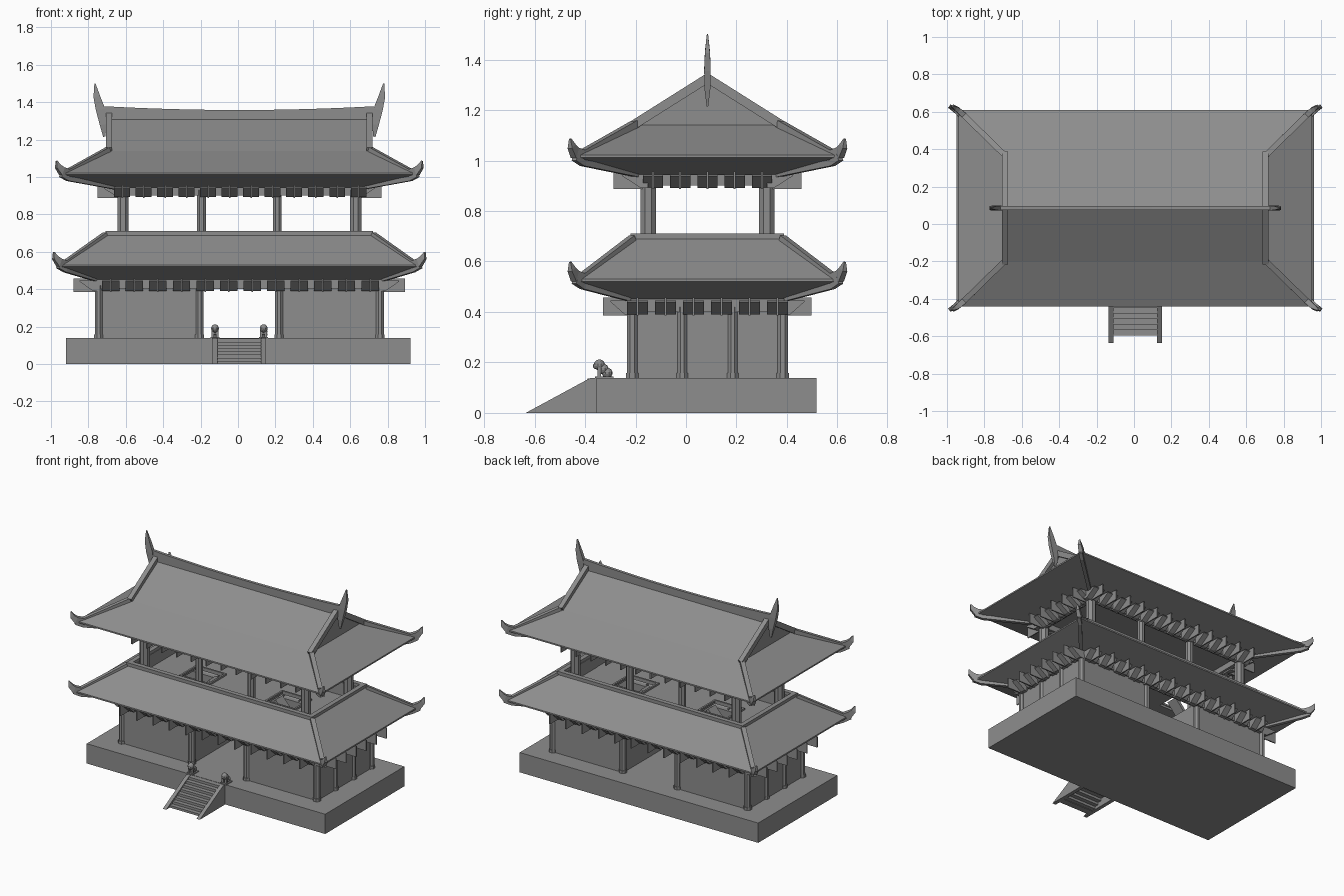
import bpy, bmesh, math
from mathutils import Vector, Matrix

cube = bpy.data.objects.get("Cube")
if cube:
    bpy.data.objects.remove(cube)

mat = bpy.data.materials.new("stone grey")
mat.use_nodes = True
GREY = (0.27, 0.27, 0.27, 1)
mat.diffuse_color = GREY
mat.node_tree.nodes["Principled BSDF"].inputs["Base Color"].default_value = GREY

C = 0.085      # depth of the building's centre line
OX = 0.007     # sideways centre of the building
FLOOR = 0.138
SIGNS = (-1, 1)
CORNERS = [(sx, sy) for sx in SIGNS for sy in SIGNS]


def finish(bm, name):
    bmesh.ops.remove_doubles(bm, verts=bm.verts, dist=1e-5)
    bmesh.ops.recalc_face_normals(bm, faces=bm.faces)
    mesh = bpy.data.meshes.new(name)
    bm.to_mesh(mesh)
    bm.free()
    mesh.materials.append(mat)
    bpy.context.scene.collection.objects.link(bpy.data.objects.new(name, mesh))


def box(bm, x0, x1, y0, y1, z0, z1):
    size = Matrix.Diagonal((x1 - x0, y1 - y0, z1 - z0, 1))
    mid = Matrix.Translation(((x0 + x1) / 2, (y0 + y1) / 2, (z0 + z1) / 2))
    bmesh.ops.create_cube(bm, size=1, matrix=mid @ size)


def frame(bm, hx, hy, z0, z1, t, cx=OX):
    """Rectangular ring of four bars."""
    for s in SIGNS:
        box(bm, cx - hx - t, cx + hx + t, C + s * hy - t, C + s * hy + t, z0, z1)
        box(bm, cx + s * hx - t, cx + s * hx + t, C - hy + t, C + hy - t, z0, z1)


def loft(bm, rings, cap=False):
    """Skin through closed rings of points."""
    loops = [[bm.verts.new(p) for p in ring] for ring in rings]
    for a, b in zip(loops, loops[1:]):
        for i in range(len(a)):
            j = (i + 1) % len(a)
            bm.faces.new((a[i], a[j], b[j], b[i]))
    if cap:
        bm.faces.new(loops[0])
        bm.faces.new(loops[-1])


def rect(hx, hy, z):
    return [(OX + a * hx, C + b * hy, z) for a, b in ((-1, -1), (1, -1), (1, 1), (-1, 1))]


def prism(bm, profile, place, half):
    """Extrude a 2D profile; place(u, v, w) maps to space."""
    loft(bm, [[place(u, v, w) for u, v in profile] for w in (-half, half)], True)


def sweep(bm, path, sizes):
    """Rectangular bar along a path with a width and height at each point."""
    pts = [Vector(p) for p in path]
    rings = []
    for i, p in enumerate(pts):
        t = (pts[min(i + 1, len(pts) - 1)] - pts[max(i - 1, 0)]).normalized()
        side = t.cross(Vector((0, 0, 1))).normalized()
        up = side.cross(t)
        w, h = sizes[i]
        rings.append([p + side * a * w / 2 + up * b * h / 2
                      for a, b in ((-1, -1), (1, -1), (1, 1), (-1, 1))])
    loft(bm, rings, True)


def column(bm, x, y, z0, z1, r):
    for rad, top in ((r, z1), (r * 1.2, z0 + 0.02)):
        bmesh.ops.create_cone(bm, cap_ends=True, segments=8, radius1=rad, radius2=rad, depth=top - z0,
                              matrix=Matrix.Translation((x, y, (z0 + top) / 2))
                              @ Matrix.Rotation(math.pi / 8, 4, 'Z'))


# Platform
bm = bmesh.new()
box(bm, -0.92, 0.922, -0.355, 0.518, 0, FLOOR)
finish(bm, "platform")

# Entrance stairs with sloped side walls
bm = bmesh.new()
STEPS = 8
run, rise = 0.235 / STEPS, FLOOR / STEPS
for i in range(STEPS):
    y = -0.595 + i * run
    box(bm, OX - 0.118, OX + 0.118, y, y + run * 1.6, max(0, (i - 0.8) * rise), (i + 1) * rise - 0.002)
finish(bm, "stairs")
bm = bmesh.new()
for s in SIGNS:
    prism(bm, [(-0.635, 0), (-0.38, FLOOR), (-0.355, FLOOR), (-0.355, 0)],
          lambda u, v, w, s=s: (OX + s * 0.13 + w, u, v), 0.013)
finish(bm, "stair_sides")

# Guardian statues: haunch, back, head, muzzle, forelegs, plinth
for s, side in ((-1, "right"), (1, "left")):
    bm = bmesh.new()
    cx = OX + s * 0.13
    for y, z, r in ((-0.312, 0.158, 0.021), (-0.328, 0.174, 0.021), (-0.343, 0.19, 0.022), (-0.356, 0.186, 0.013)):
        bmesh.ops.create_uvsphere(bm, u_segments=10, v_segments=7, radius=r,
                                  matrix=Matrix.Translation((cx, y, z)))
    for dx in SIGNS:
        x = cx + dx * 0.012
        box(bm, x - 0.007, x + 0.007, -0.35, -0.336, FLOOR, 0.18)
    box(bm, cx - 0.024, cx + 0.024, -0.36, -0.288, FLOOR, 0.144)
    finish(bm, side + "_guardian_statue")

# Lower storey columns
LX, LY = 0.752, 0.298
bm = bmesh.new()
for sx, sy in CORNERS:
    for x in (0.212, LX):
        column(bm, OX + sx * x, C + sy * LY, FLOOR, 0.42, 0.022)
    column(bm, OX + sx * LX, C + sy * 0.1, FLOOR, 0.42, 0.02)
finish(bm, "lower_columns")

# Lower storey walls around an open middle passage
bm = bmesh.new()
T = 0.007
for sx in SIGNS:
    for x in (0.212, LX):
        box(bm, OX + sx * x - T, OX + sx * x + T, C - LY, C + LY, FLOOR, 0.42)
    for sy in SIGNS:
        a, b = sorted((OX + sx * 0.212, OX + sx * LX))
        box(bm, a, b, C + sy * LY - T, C + sy * LY + T, FLOOR, 0.42)
finish(bm, "lower_walls")

# Upper storey columns
UX, UY = 0.622, 0.235
bm = bmesh.new()
for sx, sy in CORNERS:
    column(bm, OX + sx * UX, C + sy * UY, 0.6, 0.93, 0.033)
    column(bm, OX + sx * 0.202, C + sy * UY, 0.6, 0.93, 0.025)
finish(bm, "upper_columns")

# Upper floor with two framed stair openings
bm = bmesh.new()
for s in SIGNS:
    a, b = sorted((C + s * 0.09, C + s * 0.28))
    box(bm, -0.68, 0.69, a, b, 0.585, 0.6)
    a, b = sorted((s * 0.44, s * 0.685))
    box(bm, a, b, C - 0.09, C + 0.09, 0.585, 0.6)
box(bm, -0.22, 0.22, C - 0.09, C + 0.09, 0.585, 0.6)
finish(bm, "upper_floor")
bm = bmesh.new()
for s in SIGNS:
    frame(bm, 0.11, 0.09, 0.6, 0.612, 0.006, cx=s * 0.33)
finish(bm, "opening_frames")
bm = bmesh.new()
for s in SIGNS:
    sweep(bm, [(s * 0.66, C, FLOOR), (s * 0.25, C, 0.6)], [(0.08, 0.02)] * 2)
finish(bm, "inner_stairs")


# Bracket tier: beams, thin projecting plates, tilted blocks
def bracket_tier(name, hx, hy, z0, z1, nx, ny, step_x, step_y, reach_x, reach_y):
    bm = bmesh.new()
    frame(bm, hx, hy, z0 + 0.015, z1 + 0.005, 0.016)
    for s in SIGNS:
        rows = ((nx, step_x, reach_y, lambda o: lambda u, v, w: (OX + 0.006 + o + w, C + s * (hy + u), v)),
                (ny, step_y, reach_x, lambda o: lambda u, v, w: (OX + s * (hx + u), C + o + w, v)))
        for n, step, reach, placer in rows:
            wedge = [(0, z0 + 0.005), (0.03, z0 + 0.005), (reach * 0.75, z1 - 0.006), (reach * 0.75, z1), (0, z1)]
            plate = [(0, z0), (reach, z0), (reach, z1 + 0.012), (0, z1 + 0.012)]
            for i in range(n):
                place = placer((i - (n - 1) / 2) * step)
                prism(bm, wedge, place, step * 0.37)
                prism(bm, plate, place, 0.004)
    finish(bm, name)


bracket_tier("lower_brackets", LX, LY, 0.385, 0.446, 12, 6, 0.126, 0.111, 0.135, 0.115)
bracket_tier("upper_brackets", UX, UY, 0.887, 0.945, 12, 5, 0.115, 0.108, 0.137, 0.138)

# Lower skirt roof and its top curb
bm = bmesh.new()
loft(bm, [rect(*r) for r in ((0.77, 0.31, 0.452), (0.955, 0.525, 0.52), (0.955, 0.525, 0.53),
                             (0.715, 0.30, 0.69), (0.68, 0.265, 0.69), (0.68, 0.265, 0.59))])
finish(bm, "lower_roof")
bm = bmesh.new()
frame(bm, 0.70, 0.288, 0.68, 0.71, 0.016)
finish(bm, "lower_roof_curb")

# Upper hip-and-gable roof
bm = bmesh.new()
loft(bm, [rect(*r) for r in ((0.67, 0.27, 0.943), (0.945, 0.525, 1.012), (0.945, 0.525, 1.022),
                             (0.69, 0.285, 1.14), (0.69, 0, 1.314))])
bmesh.ops.holes_fill(bm, edges=[e for e in bm.edges if all(v.co.z < 0.95 for v in e.verts)])
finish(bm, "upper_roof")

# Hip ridges curling up at the corners, with rafters underneath
for name, top, eave, foot, out in (("lower", (0.715, 0.295, 0.69), 0.538, (0.77, 0.31, 0.455), 0.993),
                                   ("upper", (0.70, 0.285, 1.145), 1.026, (0.66, 0.27, 0.945), 0.978)):
    bm = bmesh.new()
    for sx, sy in CORNERS:
        at = lambda dx, y, z: (OX + sx * (out - dx), C + sy * y, z)
        sweep(bm, [at(out - top[0], *top[1:]), at(0.066, 0.492, eave), at(0.03, 0.525, eave + 0.004),
                   at(0.009, 0.538, eave + 0.03), at(0.001, 0.544, eave + 0.06)],
              [(0.03, 0.03), (0.03, 0.033), (0.028, 0.045), (0.022, 0.03), (0.008, 0.006)])
        sweep(bm, [at(out - foot[0], *foot[1:]), at(0.062, 0.495, eave - 0.035), at(0.026, 0.525, eave - 0.012)],
              [(0.024, 0.025), (0.024, 0.025), (0.024, 0.03)])
    finish(bm, name + "_hip_ridges")

# Gable ridges
bm = bmesh.new()
for sx, sy in CORNERS:
    sweep(bm, [(OX + sx * 0.696, C, 1.326), (OX + sx * 0.696, C + sy * 0.292, 1.142)], [(0.033, 0.036)] * 2)
finish(bm, "gable_ridges")

# Sagging main ridge
bm = bmesh.new()
xs = [0.72 * i / 8 for i in range(-8, 9)]
sag = lambda x: 0.02 * (x / 0.72) ** 2
prism(bm, [(x, 1.358 + sag(x)) for x in xs] + [(x, 1.295 + sag(x) / 2) for x in reversed(xs)],
      lambda u, v, w: (OX + u, C + w, v), 0.01)
finish(bm, "main_ridge")

# Tapered ridge end finials
bm = bmesh.new()
for s in SIGNS:
    sweep(bm, [(OX + s * x, C, z) for x, z in
               ((0.722, 1.215), (0.728, 1.28), (0.742, 1.36), (0.762, 1.43), (0.772, 1.5))],
          [(0.006, 0.012), (0.022, 0.036), (0.026, 0.05), (0.02, 0.036), (0.005, 0.006)])
finish(bm, "ridge_finials")
